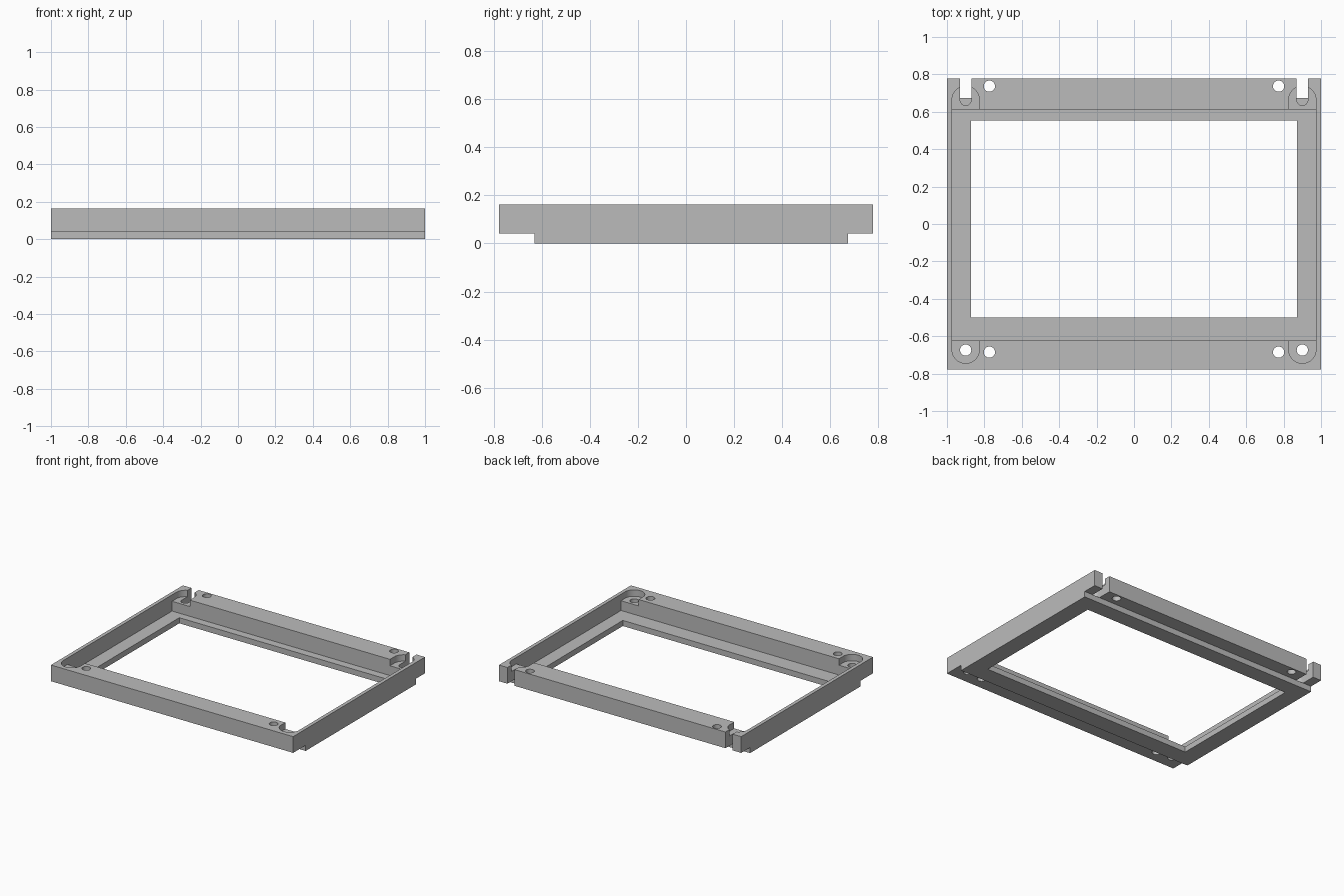
import bpy, bmesh, math

if "Cube" in bpy.data.objects:
    bpy.data.objects.remove(bpy.data.objects["Cube"])

TOP, STEP, POCKET = 0.163, 0.042, 0.115   # top, underside step, corner pocket floor

grey = bpy.data.materials.new("plain grey")
grey.diffuse_color = (0.5, 0.5, 0.5, 1)
grey.use_nodes = True
grey.node_tree.nodes["Principled BSDF"].inputs["Base Color"].default_value = grey.diffuse_color


def prism(name, points, z0, z1):
    """Extrude a flat outline from z0 to z1."""
    bm = bmesh.new()
    face = bm.faces.new([bm.verts.new((x, y, z0)) for x, y in points])
    res = bmesh.ops.extrude_face_region(bm, geom=[face])
    verts = [v for v in res["geom"] if isinstance(v, bmesh.types.BMVert)]
    bmesh.ops.translate(bm, verts=verts, vec=(0, 0, z1 - z0))
    bmesh.ops.recalc_face_normals(bm, faces=bm.faces)
    mesh = bpy.data.meshes.new(name)
    bm.to_mesh(mesh)
    bm.free()
    obj = bpy.data.objects.new(name, mesh)
    bpy.context.collection.objects.link(obj)
    return obj


def rect(x0, x1, y0, y1):
    return [(x0, y0), (x1, y0), (x1, y1), (x0, y1)]


def arc(cx, cy, r, start, end, n):
    return [(cx + r * math.cos(a), cy + r * math.sin(a))
            for a in (math.radians(start + (end - start) * i / n) for i in range(n + 1))]


def circle(cx, cy, r, n=32):
    return arc(cx, cy, r, 0, 360, n)[:-1]


# Frame block with stepped front and back undersides
frame = prism("frame", rect(-1, 1, -0.778, 0.778), 0, TOP)
cuts = [prism("front_step", rect(-1.1, 1.1, -1, -0.63), -0.1, STEP),
        prism("back_step", rect(-1.1, 1.1, 0.673, 1), -0.1, STEP),
        # Panel recess and window opening
        prism("recess", rect(-0.973, 0.973, -0.623, 0.612), STEP, 0.3),
        prism("window", rect(-0.872, 0.872, -0.50, 0.553), -0.1, 0.1)]

for s in (-1, 1):
    cx = 0.9 * s
    # Round-ended corner pockets opening into the recess
    back = arc(cx, 0.664, 0.073, 0, 180, 24) + [(cx - 0.073, 0.55), (cx + 0.073, 0.55)]
    front = arc(cx, -0.672, 0.073, 180, 360, 24) + [(cx + 0.073, -0.55), (cx - 0.073, -0.55)]
    cuts.append(prism("back_pocket", back, POCKET, 0.3))
    cuts.append(prism("front_pocket", front, POCKET, 0.3))
    # Open slots at the back, stopping on the lower plate
    slot = arc(cx, 0.664, 0.03, 180, 360, 16) + [(cx + 0.03, 0.9), (cx - 0.03, 0.9)]
    cuts.append(prism("slot", slot, STEP, 0.3))
    # Screw holes
    for hx, hy in ((cx, -0.674), (0.773 * s, -0.685), (0.773 * s, 0.737)):
        cuts.append(prism("hole", circle(hx, hy, 0.03), -0.1, 0.3))

# Cut everything out, then drop the cutters
for c in cuts:
    c.hide_render = True
    mod = frame.modifiers.new(c.name, "BOOLEAN")
    mod.operation, mod.solver, mod.object = "DIFFERENCE", "EXACT", c
bpy.context.view_layer.update()
result = bpy.data.meshes.new_from_object(
    frame.evaluated_get(bpy.context.evaluated_depsgraph_get()))
frame.modifiers.clear()
frame.data = result
for c in cuts:
    bpy.data.objects.remove(c)

frame.data.materials.clear()
frame.data.materials.append(grey)
bpy.ops.object.select_all(action="DESELECT")
bpy.context.view_layer.objects.active = frame
frame.select_set(True)
bpy.ops.object.shade_smooth_by_angle(angle=math.radians(30))
